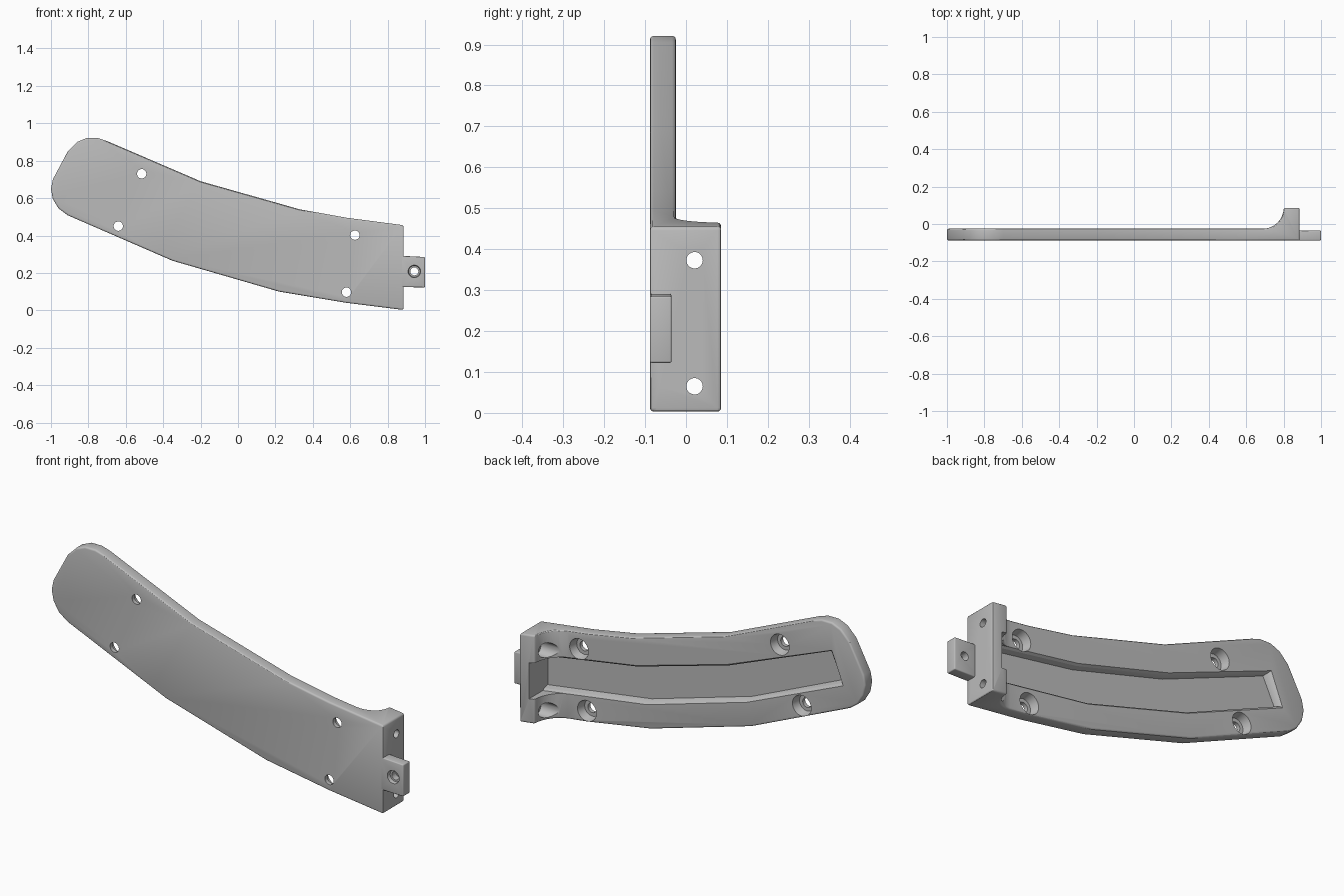
import bpy, bmesh, math
from mathutils import Vector, Matrix

cube = bpy.data.objects.get("Cube")
if cube:
    bpy.data.objects.remove(cube, do_unlink=True)

grey = bpy.data.materials.new("plain grey")
grey.use_nodes = True
colour = (0.5, 0.5, 0.5, 1)
grey.diffuse_color = colour
grey.node_tree.nodes["Principled BSDF"].inputs["Base Color"].default_value = colour

FRONT, BACK, REAR = -0.088, -0.025, 0.086   # front face, plate back, flange back


def add(name, bm):
    bmesh.ops.recalc_face_normals(bm, faces=bm.faces)
    mesh = bpy.data.meshes.new(name)
    bm.to_mesh(mesh)
    bm.free()
    mesh.materials.append(grey)
    obj = bpy.data.objects.new(name, mesh)
    bpy.context.collection.objects.link(obj)
    return obj


def loft(name, loops):
    """Closed solid through matching loops of points."""
    bm = bmesh.new()
    rings = [[bm.verts.new(p) for p in loop] for loop in loops]
    for a, b in zip(rings, rings[1:]):
        for i in range(len(a)):
            j = (i + 1) % len(a)
            bm.faces.new((a[i], a[j], b[j], b[i]))
    bm.faces.new(rings[0])
    bm.faces.new(rings[-1])
    return add(name, bm)


def cone(name, start, end, r1, r2):
    """Round cutter between two points."""
    a, b = Vector(start), Vector(end)
    turn = (b - a).to_track_quat('Z', 'Y').to_matrix().to_4x4()
    bm = bmesh.new()
    bmesh.ops.create_cone(bm, cap_ends=True, segments=32, radius1=r1, radius2=r2,
                          depth=(b - a).length, matrix=Matrix.Translation((a + b) / 2) @ turn)
    return add(name, bm)


def apply(obj, mod):
    bpy.context.view_layer.objects.active = obj
    bpy.ops.object.modifier_apply(modifier=mod.name)


def boolean(obj, other, operation='DIFFERENCE'):
    mod = obj.modifiers.new("cut", 'BOOLEAN')
    mod.operation, mod.object, mod.solver = operation, other, 'EXACT'
    apply(obj, mod)
    bpy.data.objects.remove(other, do_unlink=True)


def bevel(obj, width):
    mod = obj.modifiers.new("soft edges", 'BEVEL')
    mod.width, mod.segments = width, 3
    mod.limit_method, mod.angle_limit = 'ANGLE', math.radians(40)
    mod.use_clamp_overlap = False
    apply(obj, mod)


def smooth(obj):
    bpy.ops.object.select_all(action='DESELECT')
    obj.select_set(True)
    bpy.context.view_layer.objects.active = obj
    bpy.ops.object.shade_smooth_by_angle(angle=math.radians(30))


# Curved plate and end flange: side outline crossed with the plan profile
outline = [(0.885, 0.455), (0.58, 0.495), (0.33, 0.54), (-0.2, 0.69), (-0.70, 0.905),
           (-0.75, 0.921), (-0.81, 0.921), (-0.86, 0.9), (-0.91, 0.85), (-0.95, 0.775),
           (-0.99, 0.7), (-1.0, 0.65), (-0.99, 0.595), (-0.96, 0.545), (-0.91, 0.508),
           (-0.35, 0.265), (0.22, 0.1), (0.58, 0.04), (0.885, 0.002)]
body = loft("curved_plate", [[(x, y, z) for x, z in outline] for y in (FRONT, REAR)])

plan = [(-1.1, FRONT), (0.885, FRONT), (0.885, REAR), (0.80, REAR)]
for i in range(1, 9):
    t = math.pi / 2 * i / 8
    plan.append((0.69 + 0.11 * math.cos(t), REAR - (REAR - BACK) * math.sin(t)))
plan.append((-1.1, BACK))
boolean(body, loft("plan_cutter", [[(x, y, z) for x, y in plan] for z in (-0.1, 1.1)]), 'INTERSECT')
bevel(body, 0.009)

# Long tapered pocket in the back, running into the flange
low = [(0.83, 0.15), (0.24, 0.235), (-0.33, 0.4), (-0.86, 0.63)]
high = [(-0.795, 0.765), (-0.22, 0.535), (0.3, 0.39), (0.83, 0.305)]


def pocket_loop(y, grow):
    end = lambda x: x - grow if x < -0.7 else x
    return ([(end(x), y, z - grow) for x, z in low] +
            [(end(x), y, z + grow) for x, z in high])


boolean(body, loft("pocket_cutter", [pocket_loop(-0.065, 0), pocket_loop(-0.035, 0.006),
                                     pocket_loop(BACK, 0.015), pocket_loop(0.12, 0.015)]))

# Plate screw holes with wide seats at the back
for x, z in [(-0.515, 0.73), (-0.64, 0.45), (0.625, 0.402), (0.58, 0.097)]:
    boolean(body, cone("hole_cutter", (x, -0.2, z), (x, 0, z), 0.025, 0.025))
    boolean(body, cone("seat_cutter", (x, -0.068, z), (x, 0.02, z), 0.043, 0.064))

# Flange screw holes with access slots through the fillet
for z in (0.065, 0.373):
    boolean(body, cone("hole_cutter", (0.7, 0.021, z), (1, 0.021, z), 0.02, 0.02))
    boolean(body, cone("slot_cutter", (0.6, 0.021, z), (0.835, 0.021, z), 0.038, 0.038))
smooth(body)

# Mounting tab with a countersunk hole
tab_side = [(0.86, 0.125), (1.0, 0.122), (1.0, 0.285), (0.86, 0.292)]
tab = loft("mounting_tab", [[(x, y, z) for x, z in tab_side] for y in (FRONT, -0.035)])
bevel(tab, 0.005)
boolean(tab, cone("hole_cutter", (0.943, -0.2, 0.208), (0.943, 0.1, 0.208), 0.021, 0.021))
boolean(tab, cone("sink_cutter", (0.943, -0.1, 0.208), (0.943, -0.07, 0.208), 0.036, 0.03))
smooth(tab)
